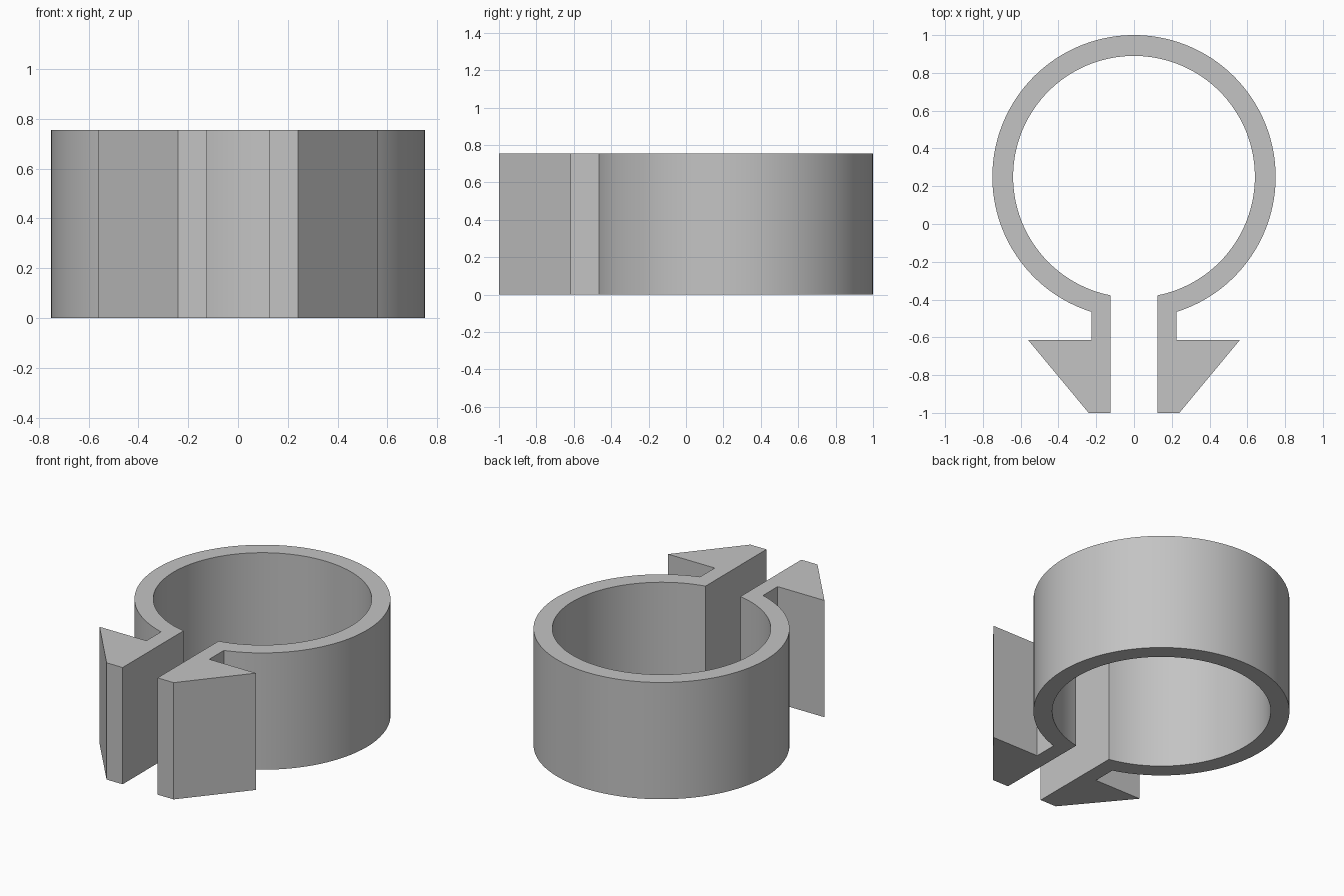
import bpy, bmesh
from math import asin, pi, sin, cos

cube = bpy.data.objects.get("Cube")
if cube:
    bpy.data.objects.remove(cube, do_unlink=True)

HEIGHT = 0.755
CENTRE_Y, OUTER, INNER = 0.25, 0.75, 0.64
SLOT, STEM = 0.125, 0.225          # inner and outer x of the stem
BARB_TOP, TIP = -0.615, -1.0       # y of the barb shoulder and of the tip
SEGMENTS = 64

grey = bpy.data.materials.new("plain_grey")
grey.use_nodes = True
grey.diffuse_color = (0.55, 0.55, 0.55, 1)
grey.node_tree.nodes["Principled BSDF"].inputs["Base Color"].default_value = grey.diffuse_color

bm = bmesh.new()


def point(x, y):
    return bm.verts.new((x, y, 0))


def arc(radius, end_x):
    """Half circle from the front slot round to the back."""
    start = asin(end_x / radius)
    angles = [start + (pi - start) * i / SEGMENTS for i in range(SEGMENTS + 1)]
    return [point(radius * sin(a), CENTRE_Y - radius * cos(a)) for a in angles]


# Half of the open ring
inner, outer = arc(INNER, SLOT), arc(OUTER, STEM)
for i in range(SEGMENTS):
    bm.faces.new((inner[i], outer[i], outer[i + 1], inner[i + 1]))

# Stem and barbed foot
stem_in, stem_out = point(SLOT, BARB_TOP), point(STEM, BARB_TOP)
bm.faces.new((stem_in, stem_out, outer[0], inner[0]))
bm.faces.new((point(SLOT, TIP), point(0.24, TIP), point(0.56, BARB_TOP), stem_out, stem_in))

mesh = bpy.data.meshes.new("spring_clip")
bm.to_mesh(mesh)
bm.free()
mesh.materials.append(grey)
clip = bpy.data.objects.new("spring_clip", mesh)
bpy.context.collection.objects.link(clip)

# Mirror the half profile, then raise it to full height
mirror = clip.modifiers.new("mirror_halves", "MIRROR")
mirror.merge_threshold = 0.001
solid = clip.modifiers.new("height", "SOLIDIFY")
solid.thickness = HEIGHT
solid.offset = 1

bpy.ops.object.select_all(action="DESELECT")
clip.select_set(True)
bpy.context.view_layer.objects.active = clip
bpy.ops.object.convert(target="MESH")
bpy.ops.object.shade_smooth_by_angle(angle=pi / 6)
